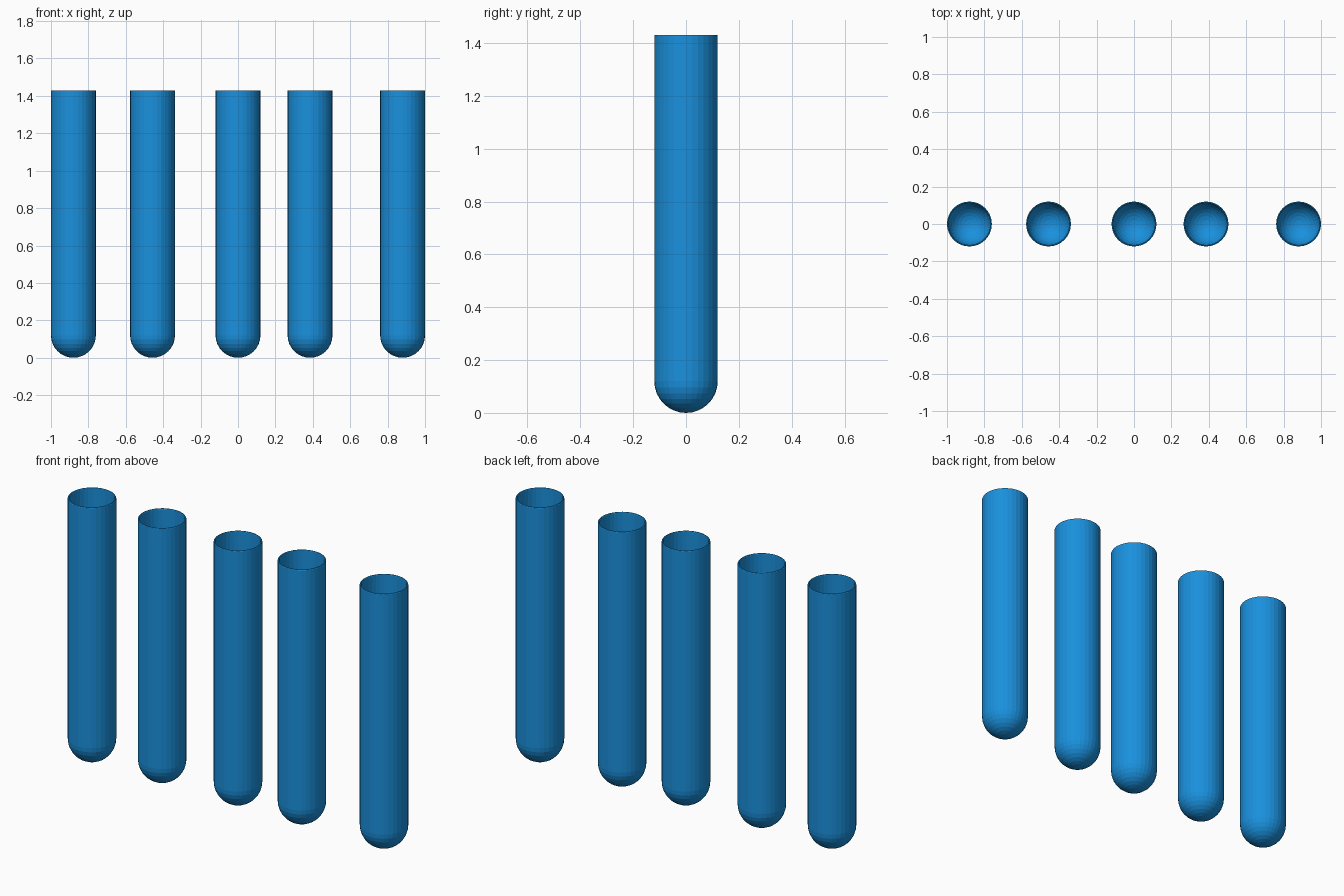
import bpy, bmesh
from math import sin, cos, pi

if "Cube" in bpy.data.objects:
    bpy.data.objects.remove(bpy.data.objects["Cube"])

SIDES, RINGS = 32, 8
RADIUS, HEIGHT, WALL = 0.12, 1.43, 0.008

blue = bpy.data.materials.new("blue")
blue.diffuse_color = (0.01, 0.28, 0.72, 1)
blue.use_nodes = True
blue.node_tree.nodes["Principled BSDF"].inputs["Base Color"].default_value = blue.diffuse_color


def dome(r):
    """Quarter-circle profile from just above the pole to the equator."""
    return [(r * sin(a), RADIUS - r * cos(a))
            for a in (pi / 2 * i / RINGS for i in range(1, RINGS + 1))]


def test_tube(name, x):
    bm = bmesh.new()
    inner = RADIUS - WALL
    # outer wall up, softened rim, inner wall down
    profile = dome(RADIUS) + [(RADIUS, HEIGHT - 0.003), (RADIUS - 0.002, HEIGHT),
                              (inner + 0.002, HEIGHT), (inner, HEIGHT - 0.003)]
    profile += dome(inner)[::-1]
    rings = [[bm.verts.new((r * cos(2 * pi * k / SIDES), r * sin(2 * pi * k / SIDES), z))
              for k in range(SIDES)] for r, z in profile]
    poles = [bm.verts.new((0, 0, 0)), bm.verts.new((0, 0, WALL))]
    for k in range(SIDES):
        n = (k + 1) % SIDES
        for a, b in zip(rings, rings[1:]):
            bm.faces.new((a[k], a[n], b[n], b[k]))
        # closed round bottoms, outside and inside
        bm.faces.new((poles[0], rings[0][n], rings[0][k]))
        bm.faces.new((poles[1], rings[-1][k], rings[-1][n]))
    bmesh.ops.recalc_face_normals(bm, faces=bm.faces)
    mesh = bpy.data.meshes.new(name)
    bm.to_mesh(mesh)
    bm.free()
    mesh.materials.append(blue)
    obj = bpy.data.objects.new(name, mesh)
    obj.location.x = x
    bpy.context.collection.objects.link(obj)


# row of unevenly spaced tubes
for i, x in enumerate((-0.88, -0.457, 0, 0.385, 0.88), 1):
    test_tube(f"test_tube_{i}", x)
